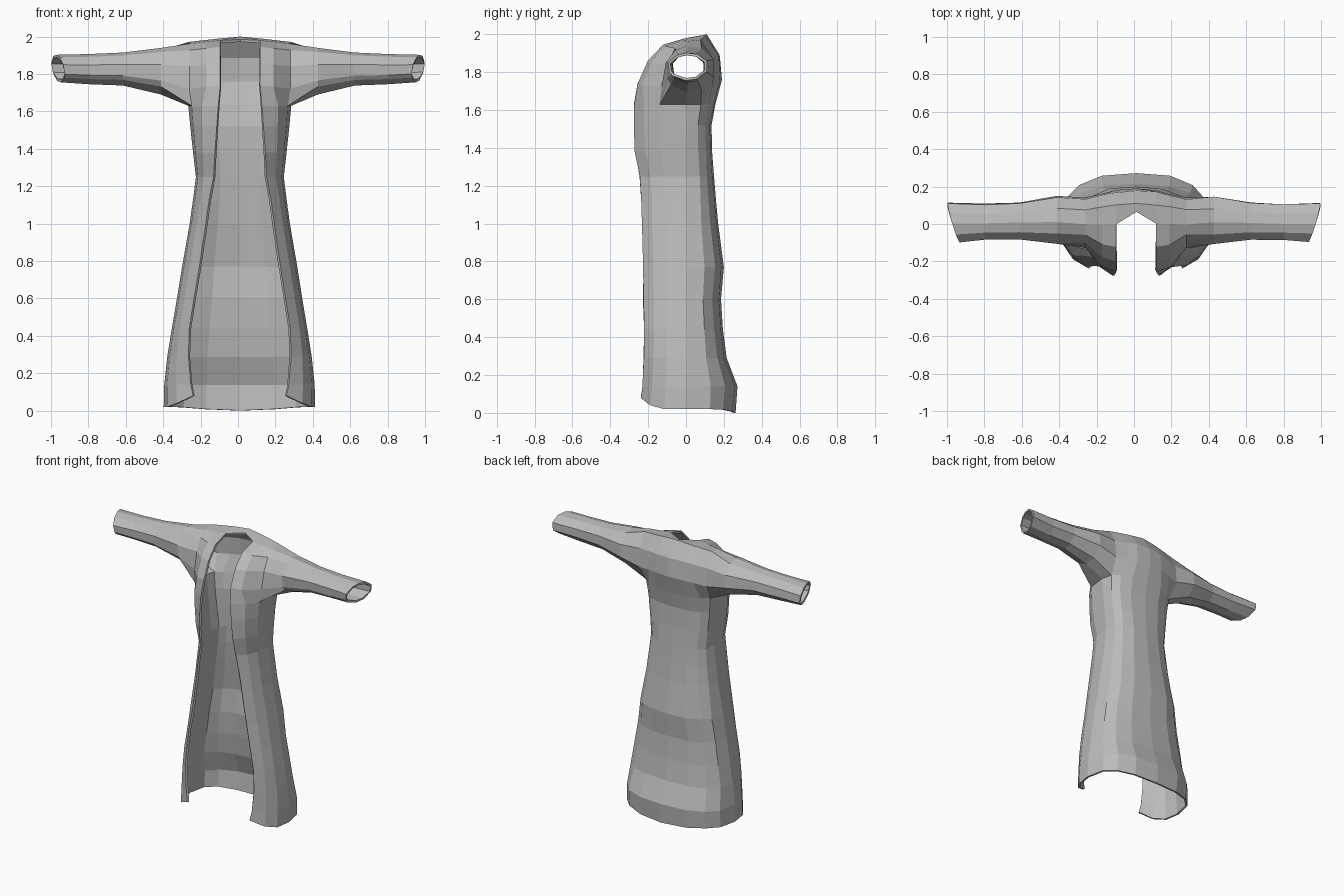
import bpy, bmesh, math, random

if "Cube" in bpy.data.objects:
    bpy.data.objects.remove(bpy.data.objects["Cube"])
random.seed(4)

grey = bpy.data.materials.new("grey_cloth")
grey.diffuse_color = (0.5, 0.5, 0.5, 1)
grey.use_nodes = True
grey.node_tree.nodes["Principled BSDF"].inputs["Base Color"].default_value = grey.diffuse_color

# body rows: height, half width, half opening, front y, back y
ROWS = [(0.02, .405, .25, -.24, .262), (0.14, .402, .262, -.228, .272),
        (0.29, .386, .275, -.222, .215), (0.44, .362, .27, -.222, .195),
        (0.60, .335, .245, -.225, .185), (0.77, .308, .217, -.226, .20),
        (1.00, .268, .183, -.23, .17), (1.13, .25, .165, -.235, .158),
        (1.25, .235, .142, -.243, .148), (1.38, .25, .135, -.272, .138),
        (1.52, .265, .125, -.278, .135), (1.63, .275, .117, -.275, .155)]
BACK = [90, 68, 45, 24, 0]
# shoulder arch from back over the top to the front (y, z)
ARCH = [(.18, 1.76), (.17, 1.89), (.10, 1.99), (0, 1.98),
        (-.12, 1.945), (-.20, 1.86), (-.255, 1.74)]
# sleeve rings: x, front y, back y, bottom z, top z
SLEEVE = [(.42, -.11, .155, 1.69, 1.94), (.62, -.088, .122, 1.738, 1.915),
          (.80, -.088, .112, 1.745, 1.907), (.96, -.10, .118, 1.755, 1.903)]
P = 0.8

bm = bmesh.new()


def vert(s, x, y, z, j=0.003):
    x2 = s * x
    x2 += 0.013 * (1 - min(1, abs(x)))
    if x > 0:
        y += random.uniform(-j, j)
    return bm.verts.new((x2, y, z))


def strip(a, b):
    for i in range(len(a) - 1):
        bm.faces.new((a[i], a[i + 1], b[i + 1], b[i]))


def body_row(s, i):
    z, w, e, yf, yb = ROWS[i]
    end = math.acos((e / w) ** (1 / P))
    out = []
    for d in BACK:
        a = math.radians(d)
        x = 0 if d == 90 else w * math.cos(a) ** P
        dz = -0.02 * math.sin(a) ** 6 if i == 0 else 0
        out.append(vert(s, x, yb * math.sin(a) ** P, z + dz))
    for k in (1, 2, 3):
        a = end * k / 3
        dz = (0, .0, .02, .06)[k] if i == 0 else 0
        out.append(vert(s, w * math.cos(a) ** P,
                        yf * (math.sin(a) / math.sin(end)) ** P, z + dz))
    return out


def half_robe(s):
    # skirt and torso
    rows = [body_row(s, i) for i in range(len(ROWS))]
    for a, b in zip(rows, rows[1:]):
        strip(a, b)
    base = rows[-1]
    # shoulder panel
    inner = [vert(s, .107, y, z) for y, z in ARCH]
    mid = [vert(s, .18, y * .9, z - .008) for y, z in ARCH]
    outer = [vert(s, .27, y * (.78 if y > 0 else .5), z - .018) for y, z in ARCH]
    cols = [[base[1]] + inner + [base[7]],
            [base[2]] + mid + [base[6]],
            [base[3]] + outer + [base[5]]]
    strip(cols[0], cols[1])
    strip(cols[1], cols[2])
    # back of neck
    centre = [base[0], vert(s, 0, .19, 1.76), vert(s, 0, .178, 1.89),
              vert(s, 0, .11, 2.0), vert(s, 0, .065, 1.985)]
    strip(centre, cols[0][:5])
    # sleeve grown from the armhole
    ring = base[3:6] + outer[::-1]
    angles = [math.atan2((v.co.z - 1.8) / .17, (v.co.y - .01) / .13) for v in ring]
    for k, (x, y0, y1, z0, z1) in enumerate(SLEEVE):
        new = []
        for a in angles:
            y = (y0 + y1) / 2 + (y1 - y0) / 2 * math.cos(a)
            z = (z0 + z1) / 2 + (z1 - z0) / 2 * math.sin(a)
            slant = .3 * y + .012 * math.sin(a) if k == 3 else 0
            new.append(vert(s, x + slant, y, z))
        strip(ring + ring[:1], new + new[:1])
        ring = new


half_robe(1)
half_robe(-1)
bmesh.ops.remove_doubles(bm, verts=bm.verts, dist=0.0005)
bmesh.ops.recalc_face_normals(bm, faces=bm.faces)
bm.normal_update()
rear = max(bm.faces, key=lambda f: f.calc_center_median().y)
if rear.normal.y < 0:
    bmesh.ops.reverse_faces(bm, faces=bm.faces)

me = bpy.data.meshes.new("robe")
bm.to_mesh(me)
bm.free()
me.materials.append(grey)
robe = bpy.data.objects.new("robe", me)
bpy.context.collection.objects.link(robe)

# cloth thickness
sol = robe.modifiers.new("thickness", 'SOLIDIFY')
sol.thickness = 0.014
sol.offset = -1
